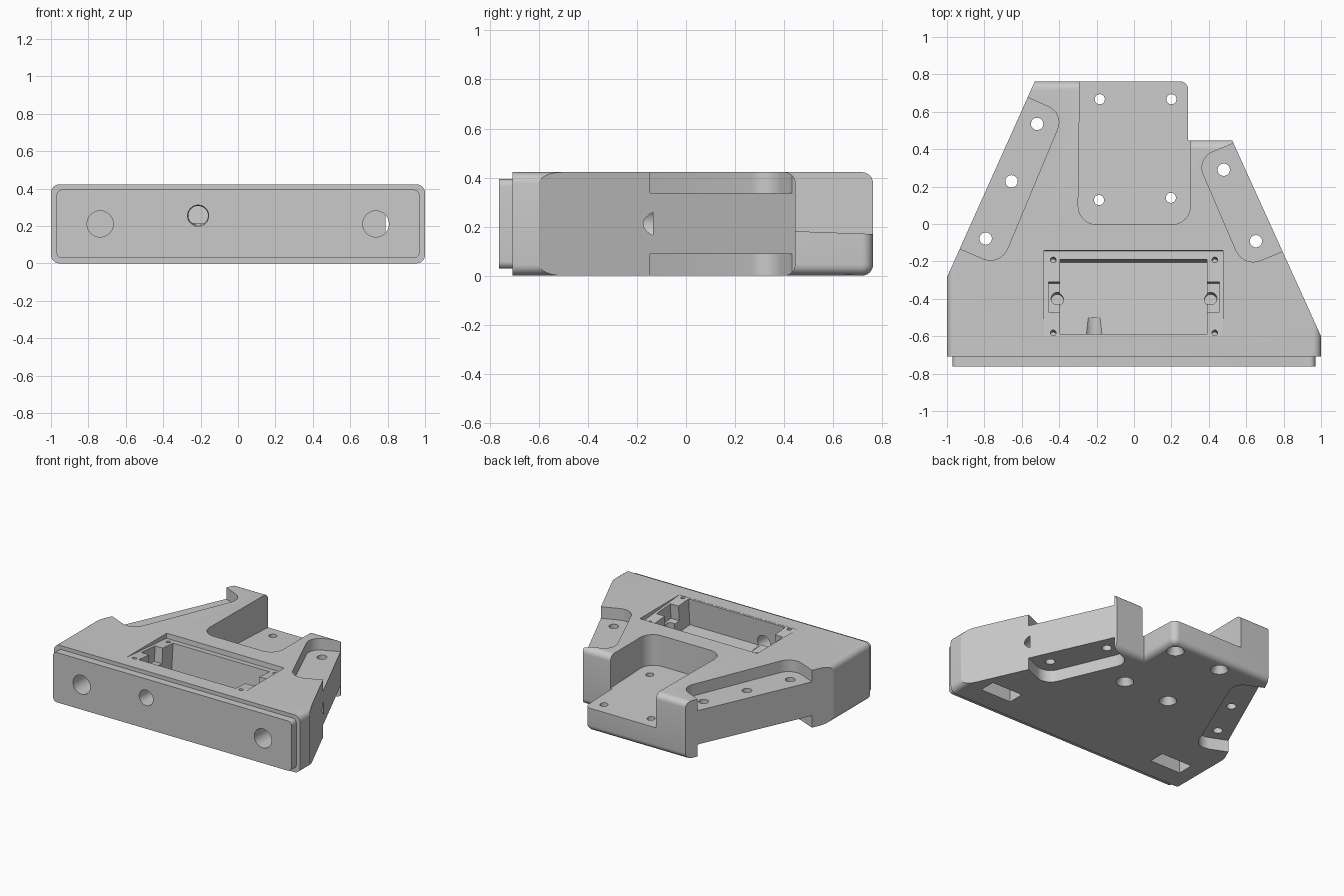
import bpy, bmesh, math
from mathutils import Vector

old = bpy.data.objects.get("Cube")
if old:
    bpy.data.objects.remove(old, do_unlink=True)

grey = bpy.data.materials.new("light grey plastic")
grey.use_nodes = True
colour = (0.59, 0.59, 0.59, 1)
grey.diffuse_color = colour
grey.node_tree.nodes["Principled BSDF"].inputs["Base Color"].default_value = colour

H = 0.422          # body height
TOP = H + 0.1      # cutters overshoot the top
LOW = -0.1         # and the bottom
SLOPE = 0.077      # lean of the component pocket


def rounded(points):
    """Turn (x, y, radius) corners into an outline with arcs."""
    out = []
    for i, (x, y, r) in enumerate(points):
        p = Vector((x, y))
        if not r:
            out.append(p)
            continue
        a = (Vector(points[i - 1][:2]) - p).normalized()
        b = (Vector(points[(i + 1) % len(points)][:2]) - p).normalized()
        half = a.angle(b) / 2
        centre = p + (a + b).normalized() * (r / math.sin(half))
        start = p + a * (r / math.tan(half)) - centre
        end = p + b * (r / math.tan(half)) - centre
        turn = start.angle(end)
        for k in range(9):
            t = k / 8
            v = start * math.sin((1 - t) * turn) + end * math.sin(t * turn)
            out.append(centre + v / math.sin(turn))
    return out


def make(name, bm):
    bmesh.ops.recalc_face_normals(bm, faces=bm.faces)
    mesh = bpy.data.meshes.new(name)
    bm.to_mesh(mesh)
    bm.free()
    obj = bpy.data.objects.new(name, mesh)
    bpy.context.collection.objects.link(obj)
    obj.data.materials.append(grey)
    return obj


def prism_mesh(points, z0, z1):
    bm = bmesh.new()
    face = bm.faces.new([bm.verts.new((p.x, p.y, z0)) for p in rounded(points)])
    new = bmesh.ops.extrude_face_region(bm, geom=[face])["geom"]
    for v in new:
        if isinstance(v, bmesh.types.BMVert):
            v.co.z = z1
    return bm


def prism(name, points, z0, z1):
    return make(name, prism_mesh(points, z0, z1))


def box(name, x0, x1, y0, y1, z0, z1):
    return prism(name, [(x0, y0, 0), (x1, y0, 0), (x1, y1, 0), (x0, y1, 0)], z0, z1)


def rod(name, r0, r1, start, end):
    start, end = Vector(start), Vector(end)
    bm = bmesh.new()
    bmesh.ops.create_cone(bm, cap_ends=True, segments=32, radius1=r0, radius2=r1,
                          depth=(end - start).length)
    spin = Vector((0, 0, 1)).rotation_difference(end - start).to_matrix()
    for v in bm.verts:
        v.co = spin @ v.co + (start + end) / 2
    return make(name, bm)


def tilted(obj):
    """Lean a cutter so that its floor drops towards the back."""
    for v in obj.data.vertices:
        x, y, z = v.co
        v.co = (x, y + (z - H) * SLOPE, z - (y + 0.6) * SLOPE)
    return obj


def combine(target, other, operation="DIFFERENCE"):
    mod = target.modifiers.new("join", "BOOLEAN")
    mod.operation = operation
    mod.solver = "EXACT"
    mod.object = other
    bpy.ops.object.select_all(action="DESELECT")
    bpy.context.view_layer.objects.active = target
    target.select_set(True)
    bpy.ops.object.modifier_apply(modifier=mod.name)
    bpy.data.objects.remove(other, do_unlink=True)


# Main body: angled outline with rounded outer edges
bm = prism_mesh([(-1, -0.708, 0), (1, -0.708, 0), (1, -0.6, 0), (0.525, 0.447, 0),
                 (0.29, 0.447, 0), (0.29, 0.763, 0.045), (-0.53, 0.763, 0),
                 (-1, -0.285, 0)], 0, H)
soft = []
for e in bm.edges:
    a, b = (v.co for v in e.verts)
    mid = (a + b) / 2
    side = abs(abs(mid.x) - 1) < 0.001
    rear = mid.y > 0.44 and mid.x > -0.52
    if abs(a.z - b.z) < 0.01 and (side or rear):
        soft.append(e)
bmesh.ops.bevel(bm, geom=soft, offset=0.045, offset_type="OFFSET", segments=6,
                profile=0.5, affect="EDGES", clamp_overlap=True)
body = make("housing", bm)

# Stepped front plate, drawn flat then stood upright
bm = prism_mesh([(-0.97, 0.028, 0.03), (0.97, 0.028, 0.03),
                 (0.97, 0.394, 0.03), (-0.97, 0.394, 0.03)], 0.68, 0.763)
for v in bm.verts:
    v.co = (v.co.x, -v.co.z, v.co.y)
combine(body, make("front_plate", bm), "UNION")

# Rear open bay with a gently sloping floor
bay = prism("bay_cutter", [(-0.3, -0.003, 0.1), (0.302, -0.003, 0.1), (0.302, 0.9, 0),
                           (-0.288, 0.9, 0)], 0, TOP)
for v in bay.data.vertices:
    if v.co.z < 0.1:
        v.co.z = 0.197 - 0.036 * v.co.y
combine(body, bay)

# Mounting ears, recessed from above and below
left_ear = [(-0.75, 0.757, 0), (-0.57, 0.677, 0), (-0.375, 0.59, 0.09),
            (-0.715, -0.225, 0.1), (-0.93, -0.133, 0), (-1.11, -0.056, 0)]
right_ear = [(0.71, 0.507, 0), (0.525, 0.429, 0), (0.335, 0.349, 0.09),
             (0.585, -0.233, 0.1), (0.79, -0.148, 0), (0.975, -0.07, 0)]
for ear in (left_ear, right_ear):
    combine(body, prism("ear_top_cutter", ear, 0.337, TOP))
    combine(body, prism("ear_bottom_cutter", ear, LOW, 0.088))
for x, y in [(-0.518, 0.535), (-0.655, 0.228), (-0.793, -0.078), (0.48, 0.29), (0.652, -0.092)]:
    combine(body, rod("ear_hole", 0.033, 0.033, (x, y, LOW), (x, y, TOP)))

# Countersunk holes in the bay floor
for x, y in [(-0.183, 0.667), (0.2, 0.667), (-0.187, 0.128), (0.197, 0.14)]:
    combine(body, rod("countersink", 0.062, 0.032, (x, y, -0.005), (x, y, 0.055)))
    combine(body, rod("bay_hole", 0.027, 0.027, (x, y, LOW), (x, y, TOP)))

# Component pocket: leaning lid seat, deep well and side notches
combine(body, tilted(box("seat_cutter", -0.48, 0.475, -0.6, -0.145, H - 0.001, TOP)))
combine(body, tilted(box("well_cutter", -0.395, 0.39, -0.587, -0.19, 0.225, TOP)))
for s in (-1, 1):
    inner, outer = sorted((s * 0.3, s * 0.457))
    combine(body, tilted(box("notch_cutter", inner, outer, -0.47, -0.31, 0.31, TOP)))
    combine(body, tilted(rod("notch_hole", 0.033, 0.033, (s * 0.41, -0.39, 0.17),
                             (s * 0.41, -0.39, TOP + 0.03))))
    for y in (-0.192, -0.582):
        combine(body, tilted(rod("screw_hole", 0.015, 0.015, (s * 0.432, y, 0.28),
                                 (s * 0.432, y, TOP + 0.03))))

# Front bores, with square nut slots from below
for s in (-1, 1):
    x = s * 0.737
    combine(body, rod("front_bore", 0.07, 0.07, (x, -0.9, 0.211), (x, -0.135, 0.211)))
    combine(body, box("nut_slot", x - 0.125, x + 0.125, -0.555, -0.435, LOW, 0.3))
combine(body, rod("cable_bore", 0.06, 0.05, (-0.213, -0.9, 0.255), (-0.213, -0.5, 0.255)))

# Smooth the arcs, keep the machined edges crisp
bpy.ops.object.select_all(action="DESELECT")
body.select_set(True)
bpy.context.view_layer.objects.active = body
bpy.ops.object.shade_smooth_by_angle(angle=math.radians(20))
